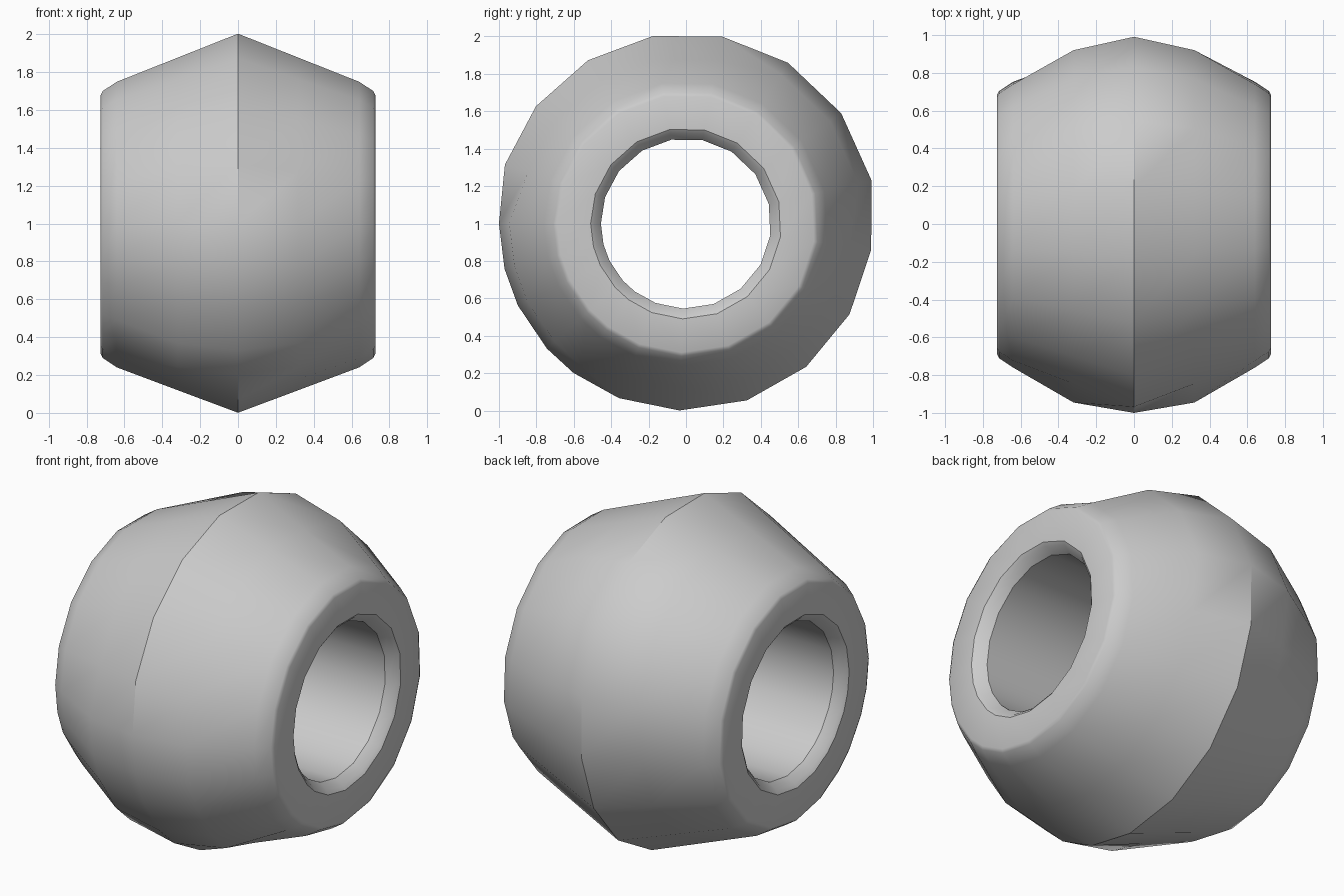
import bpy, bmesh
from math import radians, sin, cos

cube = bpy.data.objects.get("Cube")
if cube:
    bpy.data.objects.remove(cube, do_unlink=True)

# Single grey material
grey = bpy.data.materials.new("light grey")
grey.use_nodes = True
colour = (0.6, 0.6, 0.6, 1)
grey.diffuse_color = colour
grey.node_tree.nodes["Principled BSDF"].inputs["Base Color"].default_value = colour

# Uneven spokes around the x axis, measured from the back towards the top
SPOKES = [100, 79, 57.6, 35.4, 13.2, -8, -29, -50, -71, -92,
          -111, -127, -138, -154, -166, -180, -198, -218, -239]
# Spokes with a ball-shaped outline; the rest are two plain cones
BALL = {57.6, 35.4, 13.2, -127, -138, -154, -166, -180}


def cross_section(angle):
    """Closed outline (x, radius): bore, chamfer, end face, rim, belly."""
    crown = 1.018 if angle > 0 or angle < -190 else 1.0
    shoulder = 0.945 if angle in BALL else (crown + 0.76) / 2
    half = [(0.32, shoulder), (0.64, 0.76), (0.715, 0.71), (0.725, 0.69),
            (0.725, 0.51), (0.71, 0.49), (0.66, 0.455)]
    return [(0, crown)] + half + [(-x, r) for x, r in reversed(half)]


# Bead: one ring of cross-sections joined all the way round
bm = bmesh.new()
rings = []
for angle in SPOKES:
    a = radians(angle)
    rings.append([bm.verts.new((x, r * cos(a), 1 + r * sin(a)))
                  for x, r in cross_section(angle)])
for i, ring in enumerate(rings):
    other = rings[(i + 1) % len(rings)]
    for j in range(len(ring)):
        k = (j + 1) % len(ring)
        bm.faces.new((ring[j], ring[k], other[k], other[j]))
bmesh.ops.recalc_face_normals(bm, faces=bm.faces)

mesh = bpy.data.meshes.new("bead")
bm.to_mesh(mesh)
bm.free()
mesh.materials.append(grey)
bead = bpy.data.objects.new("bead", mesh)
bpy.context.collection.objects.link(bead)

# Smooth belly with a sharp ridge and rim
bpy.ops.object.select_all(action='DESELECT')
bead.select_set(True)
bpy.context.view_layer.objects.active = bead
bpy.ops.object.shade_smooth_by_angle(angle=radians(30))
